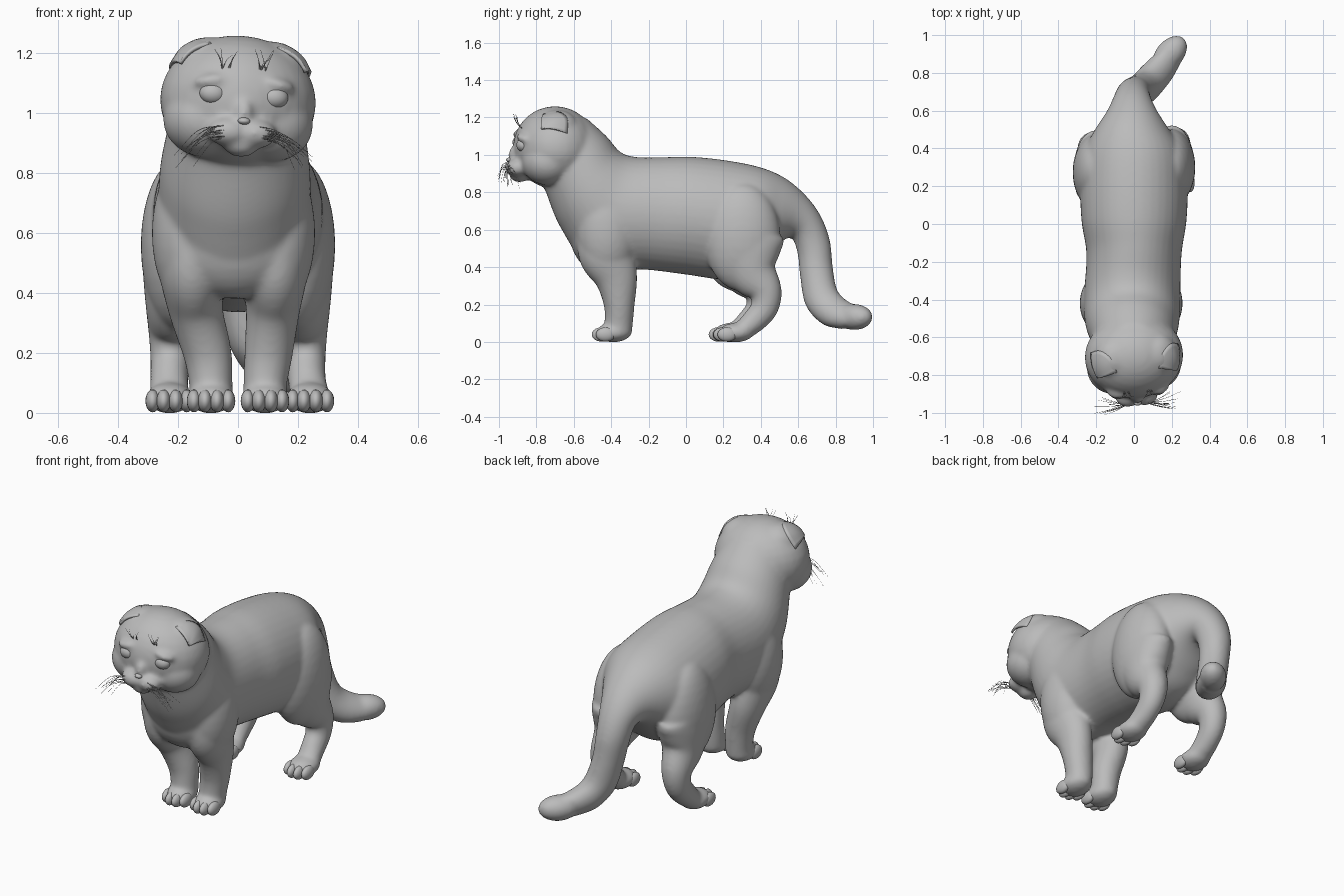
import bpy, bmesh, math, random
from mathutils import Matrix, Vector

random.seed(4)
if "Cube" in bpy.data.objects:
    bpy.data.objects.remove(bpy.data.objects["Cube"], do_unlink=True)

fur = bpy.data.materials.new("soft_grey")
fur.use_nodes = True
fur.diffuse_color = (0.5, 0.5, 0.5, 1)
fur.node_tree.nodes["Principled BSDF"].inputs["Base Color"].default_value = (0.5, 0.5, 0.5, 1)

# The head is turned and tilted slightly to its left
HEAD = (Matrix.Translation((0, -0.7, 1.04)) @ Matrix.Rotation(0.1, 4, 'Z')
        @ Matrix.Rotation(0.07, 4, 'Y'))
# Direction of the tail tip
TAIL = Matrix.Translation((0.19, 0.9, 0.133)) @ Matrix.Rotation(-0.71, 4, 'Z')


def ball(bm, centre, radii, frame=Matrix(), tilt=0, segments=32):
    m = (frame @ Matrix.Translation(centre) @ Matrix.Rotation(tilt, 4, 'Y')
         @ Matrix.Diagonal((*radii, 1)))
    bmesh.ops.create_uvsphere(bm, u_segments=segments, v_segments=segments // 2, radius=1, matrix=m)


def spline(keys, steps=5):
    """Smooth curve through keys, all components at once."""
    k = [Vector(p) for p in keys]
    k = [k[0] * 2 - k[1]] + k + [k[-1] * 2 - k[-2]]
    out = []
    for a, b, c, d in zip(k, k[1:], k[2:], k[3:]):
        for i in range(steps):
            t = i / steps
            out.append(b + (c - a) * (t / 2) + (a * 2 - b * 5 + c * 4 - d) * (t * t / 2)
                       + (b * 3 - a - c * 3 + d) * (t ** 3 / 2))
    return out + [k[-2]]


def tube(bm, frames, sides=40):
    """Closed tube through rings given as centre, side axis and up axis."""
    rings = [[bm.verts.new(c + side * math.cos(a) + up * math.sin(a))
              for a in (math.tau * j / sides for j in range(sides))] for c, side, up in frames]
    for r, s in zip(rings, rings[1:]):
        for j in range(sides):
            n = (j + 1) % sides
            bm.faces.new((r[j], r[n], s[n], s[j]))
    bm.faces.new(rings[0])
    bm.faces.new(rings[-1])


def limb(bm, keys):
    """Each key is x, y, z, half width, half depth; rings follow the path."""
    pts = spline(keys)
    centres = [Vector(p[:3]) for p in pts]
    frames = []
    for i, p in enumerate(pts):
        t = (centres[min(i + 1, len(pts) - 1)] - centres[max(i - 1, 0)]).normalized()
        side = (Vector((1, 0, 0)) - t * t.x).normalized()
        frames.append((centres[i], side * p[3], t.cross(side) * p[4]))
    tube(bm, frames)


def trunk(bm, keys):
    """Each key is x, upper y and z, lower y and z, half width."""
    frames = []
    for x, y1, z1, y2, z2, w in spline(keys, 8):
        frames.append((Vector((x, (y1 + y2) / 2, (z1 + z2) / 2)), Vector((w, 0, 0)),
                       Vector((0, (y1 - y2) / 2, (z1 - z2) / 2))))
    tube(bm, frames)


def finish(bm, name):
    bmesh.ops.recalc_face_normals(bm, faces=bm.faces)
    for f in bm.faces:
        f.smooth = True
    mesh = bpy.data.meshes.new(name)
    bm.to_mesh(mesh)
    bm.free()
    mesh.materials.append(fur)
    ob = bpy.data.objects.new(name, mesh)
    bpy.context.collection.objects.link(ob)
    return ob


def toes(name, x, y):
    bm = bmesh.new()
    for off, back in ((-0.057, 0.022), (-0.02, 0), (0.02, 0), (0.057, 0.022)):
        ball(bm, (x + off, y - 0.052 + back, 0.04), (0.024, 0.052, 0.038), segments=20)
    finish(bm, name)


body = bmesh.new()

# Neck, torso and tail in one sweep; the tail curls to the left
trunk(body, [(0, -0.535, 1.2, -0.8, 0.9, 0.2), (-0.005, -0.425, 1.1, -0.755, 0.815, 0.225),
             (-0.01, -0.35, 1.015, -0.67, 0.61, 0.25), (-0.01, -0.26, 0.988, -0.51, 0.41, 0.255),
             (0, -0.12, 0.988, -0.2, 0.385, 0.252), (0, 0.03, 0.99, 0, 0.36, 0.278),
             (0, 0.22, 0.97, 0.2, 0.335, 0.285), (0, 0.4, 0.933, 0.34, 0.37, 0.268),
             (-0.01, 0.535, 0.873, 0.43, 0.45, 0.205), (-0.01, 0.65, 0.773, 0.51, 0.535, 0.138),
             (-0.01, 0.725, 0.665, 0.565, 0.555, 0.105), (-0.005, 0.77, 0.54, 0.597, 0.47, 0.09),
             (0.015, 0.785, 0.4, 0.61, 0.35, 0.084), (0.055, 0.808, 0.28, 0.64, 0.195, 0.088),
             (0.115, 0.858, 0.223, 0.73, 0.095, 0.095), (0.17, 0.905, 0.2, 0.835, 0.067, 0.085)])
ball(body, (0, 0, 0), (0.074, 0.113, 0.07), TAIL)
# Breast between the front legs
ball(body, (-0.012, -0.475, 0.6), (0.235, 0.15, 0.22))

for s, label in ((-1, "right"), (1, "left")):
    # Shoulder and front leg
    ball(body, (s * 0.145 - 0.015, -0.42, 0.6), (0.128, 0.165, 0.26))
    limb(body, [(s * 0.14 - 0.015, -0.43, 0.55, 0.11, 0.155), (s * 0.138 - 0.015, -0.42, 0.46, 0.108, 0.15),
                (s * 0.128 - 0.012, -0.373, 0.34, 0.09, 0.115),
                (s * 0.102, -0.357, 0.2, 0.081, 0.083), (s * 0.091, -0.36, 0.1, 0.073, 0.076),
                (s * 0.09, -0.367, 0.045, 0.072, 0.077)])
    ball(body, (s * 0.09, -0.388, 0.05), (0.079, 0.095, 0.052))
    toes(label + "_front_toes", s * 0.09, -0.4)
    # Thigh and hind leg, the right one standing a little further forward
    d = 0 if s > 0 else -0.025
    x = 0.24 if s > 0 else 0.228
    ball(body, (s * 0.195, 0.3 + d, 0.56), (0.13, 0.205, 0.29))
    limb(body, [(s * 0.2, 0.325 + d, 0.55, 0.115, 0.2), (s * 0.203, 0.33 + d, 0.47, 0.115, 0.185),
                (s * 0.21, 0.36 + d, 0.365, 0.1, 0.135),
                (s * 0.22, 0.424 + d, 0.27, 0.08, 0.09), (s * 0.226, 0.418 + d, 0.18, 0.067, 0.074),
                (s * 0.23, 0.36 + d, 0.11, 0.064, 0.065), (s * x, 0.295 + d, 0.055, 0.067, 0.052)])
    ball(body, (s * x, 0.268 + d, 0.05), (0.079, 0.095, 0.052))
    toes(label + "_hind_toes", s * x, 0.25 + d)

# Head: skull, nose bridge, chin, then paired cheeks, muzzle pads, eyelids and ear roots
ball(body, (0, 0, 0), (0.262, 0.224, 0.22), HEAD)
ball(body, (0, -0.19, -0.04), (0.04, 0.062, 0.06), HEAD)
ball(body, (0, -0.19, -0.145), (0.06, 0.056, 0.042), HEAD)
for s in (-1, 1):
    ball(body, (s * 0.11, -0.05, -0.07), (0.142, 0.14, 0.125), HEAD)
    ball(body, (s * 0.045, -0.202, -0.105), (0.072, 0.064, 0.05), HEAD)
    ball(body, (s * 0.105, -0.163, 0.063), (0.068, 0.055, 0.028), HEAD, s * 0.2)
    ball(body, (s * 0.135, 0.0, 0.14), (0.09, 0.1, 0.06), HEAD, s * 0.5)

cat = finish(body, "body")
remesh = cat.modifiers.new("fuse", 'REMESH')
remesh.mode = 'VOXEL'
remesh.voxel_size = 0.01
remesh.use_smooth_shade = True
soften = cat.modifiers.new("soften", 'SMOOTH')
soften.factor = 0.5
soften.iterations = 16

# Nose tip
nose = bmesh.new()
ball(nose, (0, -0.244, -0.066), (0.021, 0.019, 0.012), HEAD)
finish(nose, "nose")


def ear(side):
    """Folded flap lying over the ear root, with a forward tip."""
    bm = bmesh.new()
    tip = Vector((0.21, -0.095, 0.112))
    rows = []
    for base in spline([(0.11, -0.075, 0.182), (0.135, 0.0, 0.197), (0.185, 0.045, 0.165), (0.23, 0.04, 0.09)], 4):
        mid = (base + tip) / 2 + Vector((0.02, -0.01, 0.026))
        row = []
        for j in range(8):
            t = j / 8
            p = base * (1 - t) ** 2 + mid * 2 * t * (1 - t) + tip * t * t
            row.append(bm.verts.new(HEAD @ Vector((p.x * side, p.y, p.z))))
        rows.append(row)
    end = bm.verts.new(HEAD @ Vector((tip.x * side, tip.y, tip.z)))
    for r, q in zip(rows, rows[1:]):
        for j in range(7):
            bm.faces.new((r[j], r[j + 1], q[j + 1], q[j]))
        bm.faces.new((r[7], end, q[7]))
    ob = finish(bm, "left_ear" if side > 0 else "right_ear")
    thick = ob.modifiers.new("thickness", 'SOLIDIFY')
    thick.thickness = 0.012
    thick.offset = 0


def hairs(name, strands):
    curve = bpy.data.curves.new(name, 'CURVE')
    curve.dimensions = '3D'
    curve.bevel_depth = 0.0014
    curve.bevel_resolution = 0
    for strand in strands:
        pts = spline(strand, 4)
        line = curve.splines.new('POLY')
        line.points.add(len(pts) - 1)
        for i, (point, p) in enumerate(zip(line.points, pts)):
            point.co = (*(HEAD @ p), 1)
            point.radius = 1 - 0.7 * i / len(pts)
    curve.materials.append(fur)
    bpy.context.collection.objects.link(bpy.data.objects.new(name, curve))


for s, label in ((-1, "right"), (1, "left")):
    eye = bmesh.new()
    ball(eye, (s * 0.103, -0.182, 0.02), (0.046, 0.036, 0.037), HEAD)
    finish(eye, label + "_eye")
    ear(s)
    # Whiskers sweep outwards and droop; brow hairs fan upwards
    whiskers, brows = [], []
    for i in range(14):
        x, z = random.uniform(0.04, 0.085), random.uniform(-0.125, -0.08)
        reach, drop = random.uniform(0.1, 0.16), random.uniform(0.03, 0.13)
        y = random.uniform(-0.3, -0.2)
        whiskers.append([(s * x, -0.25, z), (s * (x + reach * 0.5), (y - 0.26) / 2, z - drop * 0.2),
                         (s * (x + reach), y, z - drop)])
    for i in range(7):
        x, lean = random.uniform(0.045, 0.08), random.uniform(-0.03, 0.04)
        brows.append([(s * x, -0.18, 0.1), (s * (x + lean * 0.4), -0.205, 0.135),
                      (s * (x + lean), -0.215, random.uniform(0.14, 0.18))])
    hairs(label + "_whiskers", whiskers)
    hairs(label + "_brow_hairs", brows)
